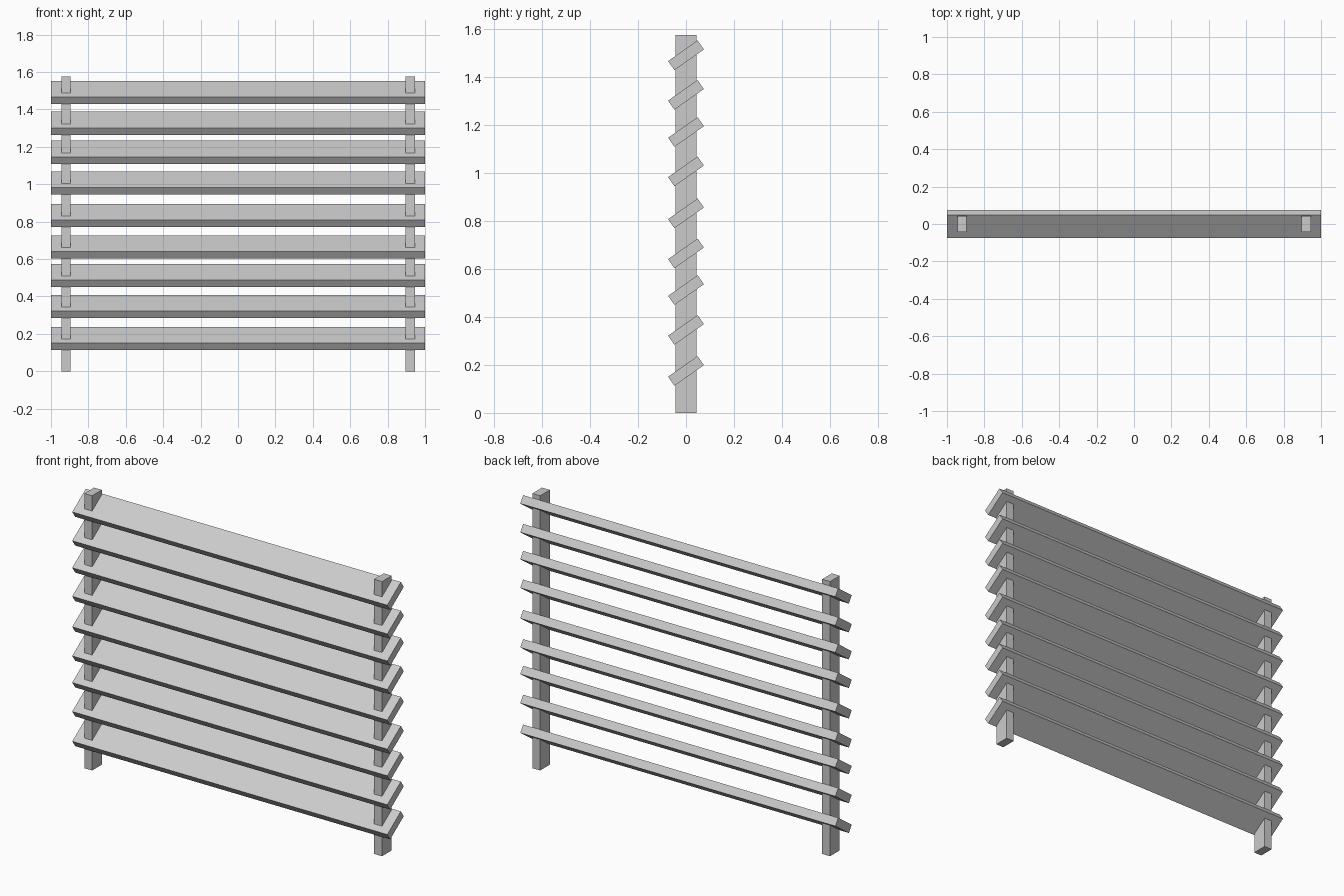
import bpy
from math import radians

if "Cube" in bpy.data.objects:
    bpy.data.objects.remove(bpy.data.objects["Cube"])


def box(name, size, loc, tilt=0.0):
    bpy.ops.mesh.primitive_cube_add(size=1, location=loc, rotation=(tilt, 0, 0))
    ob = bpy.context.object
    ob.name = name
    ob.scale = size
    bpy.ops.object.transform_apply(location=False, rotation=True, scale=True)
    return ob


# Two upright posts
POST_H = 1.576
for side, x in (("left", -0.92), ("right", 0.92)):
    box(f"{side}_post", (0.05, 0.088, POST_H), (x, 0, POST_H / 2))

# Tilted slats, slightly unevenly spaced, rising towards the back
heights = [0.175, 0.346, 0.512, 0.665, 0.832, 1.007, 1.171, 1.326, 1.491]
for i, z in enumerate(heights, 1):
    box(f"slat_{i}", (2.0, 0.15, 0.046), (0, 0, z), radians(35))
